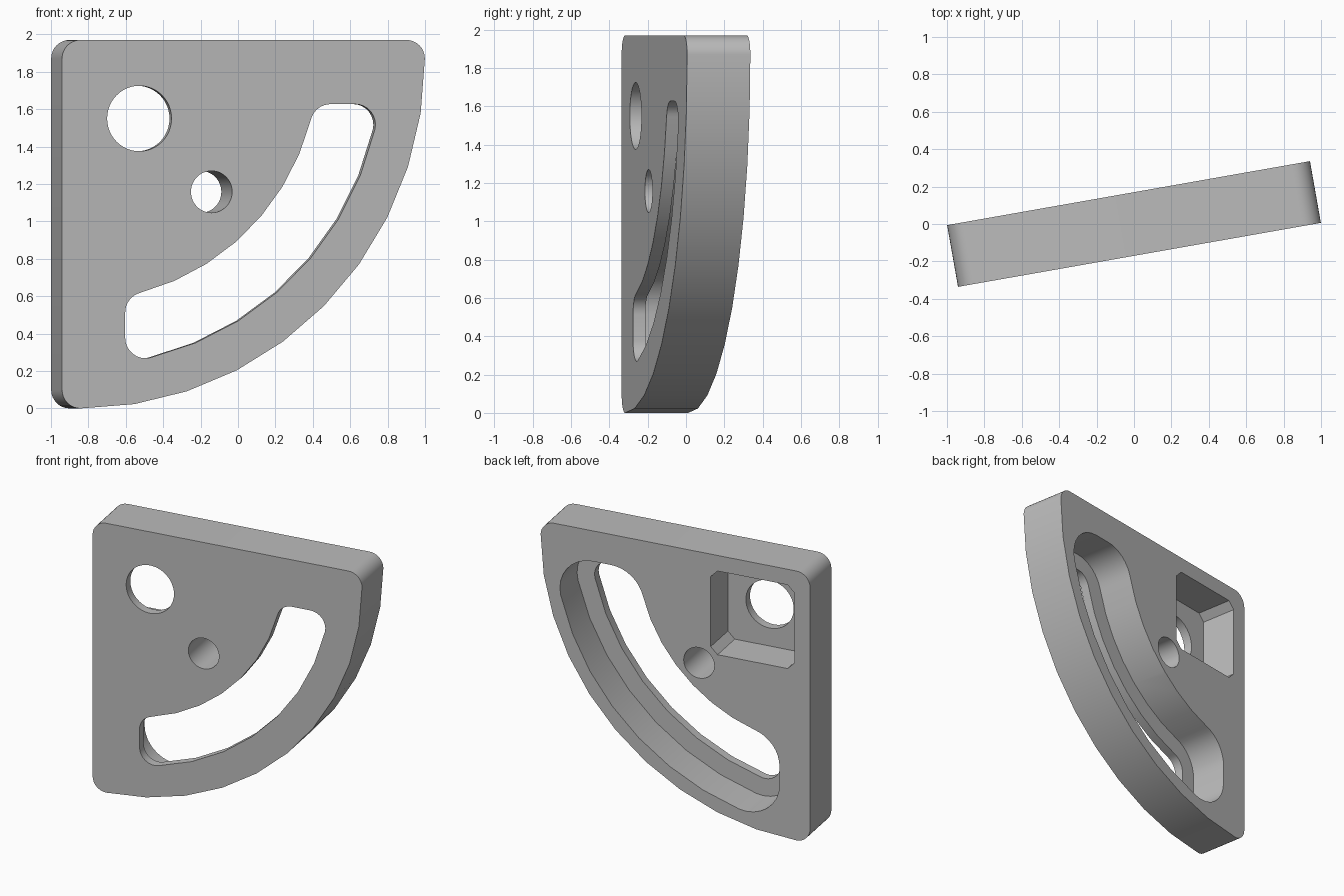
import bpy, bmesh
from math import sin, cos, sqrt, atan2, degrees, radians

cube = bpy.data.objects.get("Cube")
if cube:
    bpy.data.objects.remove(cube, do_unlink=True)

SIZE, HALF_T, CORNER, LIP = 1.97, 0.1675, 0.1, 0.065
FRONT, BACK = -HALF_T, HALF_T
FLOOR = FRONT + LIP      # depth reached by the rear pockets


def arc(cx, cy, r, a0, a1, n):
    """Points on an arc, angles in degrees."""
    angles = [radians(a0 + (a1 - a0) * i / n) for i in range(n + 1)]
    return [(cx + r * cos(a), cy + r * sin(a)) for a in angles]


def prism(name, profile, y0, y1):
    """Extrude a profile measured right and down from the top left corner."""
    pts = []
    for p in profile:
        if all(abs(p[0] - o[0]) + abs(p[1] - o[1]) > 1e-4 for o in pts):
            pts.append(p)
    bm = bmesh.new()
    face = bm.faces.new([bm.verts.new((p - SIZE / 2, y0, SIZE - q)) for p, q in pts])
    res = bmesh.ops.extrude_face_region(bm, geom=[face])
    moved = [v for v in res["geom"] if isinstance(v, bmesh.types.BMVert)]
    bmesh.ops.translate(bm, vec=(0, y1 - y0, 0), verts=moved)
    bmesh.ops.recalc_face_normals(bm, faces=bm.faces)
    mesh = bpy.data.meshes.new(name)
    bm.to_mesh(mesh)
    bm.free()
    ob = bpy.data.objects.new(name, mesh)
    bpy.context.collection.objects.link(ob)
    return ob


def curved_slot(r, R, end, f):
    """Ring sector between radii r and R with straight ends and round corners."""
    y = end + f
    xo, xi = sqrt((R - f) ** 2 - y * y), sqrt((r + f) ** 2 - y * y)
    ao, ai = degrees(atan2(y, xo)), degrees(atan2(y, xi))
    pts = arc(xo, y, f, -90, ao, 8) + arc(0, 0, R, ao, 90 - ao, 7)
    pts += arc(y, xo, f, 90 - ao, 180, 8) + arc(y, xi, f, 180, 270 - ai, 8)
    pts += arc(0, 0, r, 90 - ai, ai, 7) + arc(xi, y, f, 180 + ai, 270, 8)
    return [(p + CORNER, q + CORNER) for p, q in pts]


# Quarter-round plate with rounded corners
far = SIZE - CORNER
outline = arc(CORNER, CORNER, CORNER, 180, 270, 8)
outline += arc(far, CORNER, CORNER, 270, 360, 8)
outline += arc(CORNER, CORNER, far, 0, 90, 10)
outline += arc(CORNER, far, CORNER, 90, 180, 8)
plate = prism("quadrant_plate", outline, FRONT, BACK)

# Square rear pocket with cut corners
mid, half, cut = 0.42, 0.306, 0.05
a, b = half, half - cut
square = [(-b, -a), (b, -a), (a, -b), (a, b), (b, a), (-b, a), (-a, b), (-a, -b)]
pocket = [(mid + p, mid + q) for p, q in square]

# Cutters: rear pocket and recess first, then the openings through the plate
over = 0.1
cutters = [
    prism("pocket_cutter", pocket, FLOOR, BACK + over),
    prism("recess_cutter", curved_slot(1.163, 1.773, 0.123, 0.24), FLOOR, BACK + over),
    prism("slot_cutter", curved_slot(1.293, 1.643, 0.243, 0.11), FRONT - over, BACK + over),
    prism("large_hole_cutter", arc(mid, mid, 0.175, 0, 360, 48), FRONT - over, BACK + over),
    prism("small_hole_cutter", arc(0.812, 0.812, 0.112, 0, 360, 48), FRONT - over, BACK + over),
]
bpy.ops.object.select_all(action="DESELECT")
plate.select_set(True)
bpy.context.view_layer.objects.active = plate
for c in cutters:
    c.hide_render = True
    mod = plate.modifiers.new(c.name, "BOOLEAN")
    mod.operation, mod.solver, mod.object = "DIFFERENCE", "EXACT", c
    bpy.ops.object.modifier_apply(modifier=mod.name)
    bpy.data.objects.remove(c, do_unlink=True)

# Plain grey finish
grey = bpy.data.materials.new("plain grey")
grey.use_nodes = True
colour = (0.5, 0.5, 0.5, 1)
grey.diffuse_color = colour
grey.node_tree.nodes["Principled BSDF"].inputs["Base Color"].default_value = colour
plate.data.materials.clear()
plate.data.materials.append(grey)

bpy.ops.object.shade_smooth_by_angle(angle=radians(30))
plate.rotation_euler.z = radians(10)
